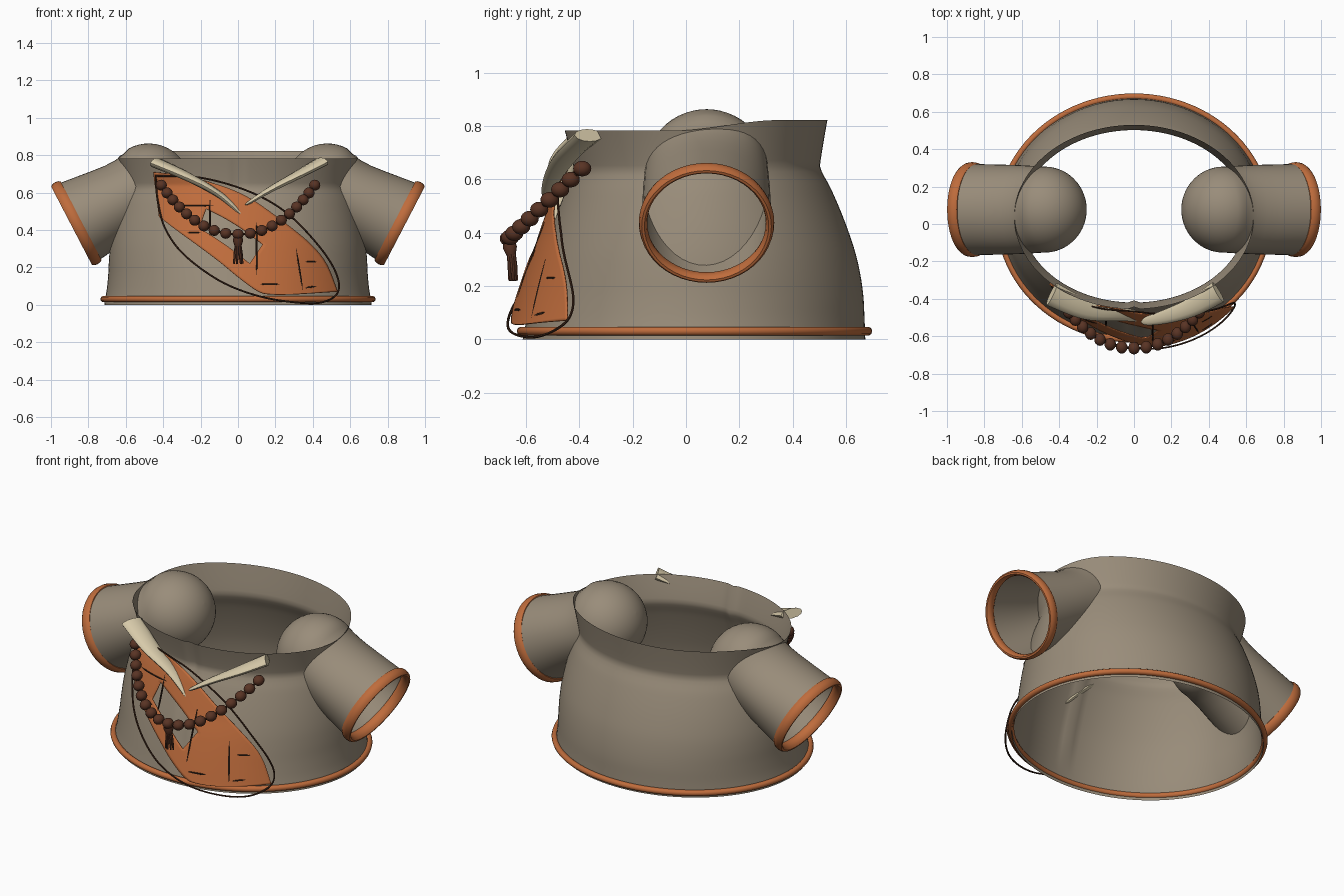
import bpy, bmesh, math
from mathutils import Vector

if "Cube" in bpy.data.objects:
    bpy.data.objects.remove(bpy.data.objects["Cube"])


def material(name, rgb):
    m = bpy.data.materials.new(name)
    m.diffuse_color = (*rgb, 1)
    m.use_nodes = True
    m.node_tree.nodes["Principled BSDF"].inputs["Base Color"].default_value = m.diffuse_color
    return m


CLOTH = material("taupe_cloth", (0.32, 0.265, 0.195))
ORANGE = material("orange_leather", (0.52, 0.15, 0.045))
BROWN = material("bead_brown", (0.10, 0.034, 0.018))
CREAM = material("tusk_cream", (0.68, 0.59, 0.40))
CORD = material("brown_cord", (0.05, 0.02, 0.010))
DARK = material("dark_thread", (0.03, 0.014, 0.008))


def finish(name, bm, mat, angle=50):
    me = bpy.data.meshes.new(name)
    bm.to_mesh(me)
    bm.free()
    me.materials.append(mat)
    ob = bpy.data.objects.new(name, me)
    bpy.context.collection.objects.link(ob)
    bpy.ops.object.select_all(action='DESELECT')
    ob.select_set(True)
    bpy.context.view_layer.objects.active = ob
    bpy.ops.object.shade_smooth_by_angle(angle=math.radians(angle))
    return ob


def loft(bm, rings, wrap=True, closed=False, caps=False):
    """Skin a list of point rings; wrap closes each ring, closed joins the ends."""
    vs = [[bm.verts.new(p) for p in r] for r in rings]
    n, m = len(vs), len(vs[0])
    for i in range(n if closed else n - 1):
        for j in range(m if wrap else m - 1):
            a, b = vs[i], vs[(i + 1) % n]
            bm.faces.new((a[j], a[(j + 1) % m], b[(j + 1) % m], b[j]))
    if caps:
        bm.faces.new(vs[0][::-1])
        bm.faces.new(vs[-1])
    return vs


def tube(bm, path, radii, sides=8, closed=False, up=Vector((0, 0, 1)), flat=1.0):
    """Sweep an ellipse along a path; flat scales the section along up."""
    path = [Vector(p) for p in path]
    n = len(path)
    rings = []
    for i, p in enumerate(path):
        if closed:
            t = path[(i + 1) % n] - path[i - 1]
        else:
            t = path[min(i + 1, n - 1)] - path[max(i - 1, 0)]
        t.normalize()
        a = up.cross(t).normalized()
        b = t.cross(a)
        r = radii[i] if isinstance(radii, list) else radii
        rings.append([p + r * (math.cos(k * math.tau / sides) * a
                               + flat * math.sin(k * math.tau / sides) * b)
                      for k in range(sides)])
    loft(bm, rings, closed=closed, caps=not closed)


def sample(pts, t):
    """Smooth curve through points, t in 0..1."""
    n = len(pts) - 1
    f = min(max(t, 0), 1) * n
    i = min(int(f), n - 1)
    u = f - i
    p = [Vector(pts[min(max(i + k, 0), n)]) for k in (-1, 0, 1, 2)]
    return 0.5 * (2 * p[1] + (p[2] - p[0]) * u
                  + (2 * p[0] - 5 * p[1] + 4 * p[2] - p[3]) * u * u
                  + (3 * p[1] - p[0] - 3 * p[2] + p[3]) * u ** 3)


# Torso profile at even heights from 0 to the neck: half width, front y, back y
NECK = .64
PROFILE = [(.715, -.612, .672), (.702, -.596, .669), (.694, -.578, .665), (.69, -.558, .654),
           (.683, -.536, .636), (.67, -.51, .61), (.652, -.482, .579), (.63, -.452, .543),
           (.603, -.42, .502)]
COLLAR = Vector((.64, -.455, .53))


def section(z):
    if z <= NECK:
        return sample(PROFILE, z / NECK)
    return Vector(PROFILE[-1]).lerp(COLLAR, min(1, (z - NECK) / (.8 - NECK)) ** 1.15)


def front(x, z, off):
    """Point lying off the torso front at x, z."""
    hx, yf, yb = section(z)
    c, r = (yf + yb) / 2, (yb - yf) / 2
    return Vector((x, c - r * math.sqrt(max(0, 1 - (x / hx) ** 2)) - off, z))


# Torso shell with flared collar and a front seam crease
bm = bmesh.new()
rings = []
for k in range(41):
    z = .8 * k / 40
    hx, yf, yb = section(z)
    ring = []
    for j in range(120):
        a = j * math.tau / 120
        x, y = hx * math.cos(a), (yf + yb) / 2 + (yb - yf) / 2 * math.sin(a)
        if y < 0:
            y += .012 * math.exp(-(x / .015) ** 2) * min(1, max(0, z - .05) / .2)
        lift = min(max((y + .05) / .4, 0), 1)
        top = .782 + .04 * lift * lift * (3 - 2 * lift)
        ring.append((x, y, z * (1 + (top / .8 - 1) * (z / .8) ** 3)))
    rings.append(ring)
loft(bm, rings)
finish("torso", bm, CLOTH)

# Bottom hem trim
hx, yf, yb = section(.03)
hem = [((hx + .008) * math.cos(a), (yf + yb) / 2 + ((yb - yf) / 2 + .01) * math.sin(a), .031)
       for a in (j * math.tau / 96 for j in range(96))]
bm = bmesh.new()
tube(bm, hem, .017, 10, closed=True)
finish("hem_trim", bm, ORANGE)

# Sleeves with rounded shoulder caps, slightly pinched at the collar, and cuffs
for s, side in ((-1, "left"), (1, "right")):
    start = Vector((s * .478, .077, .638))
    end = Vector((s * .868, .077, .435))
    axis = (end - start).normalized()
    length = (end - start).length
    v = Vector((0, 1, 0))
    w = axis.cross(v)

    def circle(d, ry, rw, n=48):
        return [start + axis * d + ry * math.cos(k * math.tau / n) * v
                + rw * math.sin(k * math.tau / n) * w for k in range(n)]
    prof = [(-.225 * math.cos(t), .23 * math.sin(t), .225 * math.sin(t))
            for t in (math.pi / 2 * (i + .05) / 12 for i in range(12))]
    prof += [(0, .23, .225), (.03, .231, .216), (.06, .233, .207), (.1, .235, .202),
             (.16, .238, .202), (.24, .24, .21), (.34, .242, .222), (length, .244, .234)]
    bm = bmesh.new()
    vs = loft(bm, [circle(*p) for p in prof])
    bm.faces.new(vs[0])
    bmesh.ops.recalc_face_normals(bm, faces=bm.faces)
    finish(side + "_sleeve", bm, CLOTH)
    bm = bmesh.new()
    tube(bm, circle(length - .004, .238, .231), .016, 10, closed=True, up=axis, flat=1.9)
    finish(side + "_cuff", bm, ORANGE)

# Leather sash across the front, with an opening in the middle
UPPER = [(-.45, .71), (-.28, .69), (-.1, .64), (.06, .57), (.22, .46), (.38, .33), (.47, .22), (.53, .07)]
LOWER = [(-.42, .47), (-.33, .40), (-.22, .32), (-.1, .23), (.01, .14), (.11, .07), (.18, .055), (.30, .055)]


def sash_gap(z):
    return .034 + .032 * max(0, 1 - z / .4)


bm = bmesh.new()
rows = []
for i in range(57):
    hi, lo = sample(UPPER, i / 56), sample(LOWER, i / 56)
    row = [lo.lerp(hi, j / 28) for j in range(29)]
    rows.append([front(p.x, p.y, sash_gap(p.y)) for p in row])
loft(bm, rows, wrap=False)
bm.verts.index_update()
hole = [f for f in bm.faces if all(15 <= q.index // 29 <= 32 and 7 <= q.index % 29 <= 16
                                   for q in f.verts)]
bmesh.ops.delete(bm, geom=hole, context='FACES')
ob = finish("sash", bm, ORANGE)
mod = ob.modifiers.new("thickness", 'SOLIDIFY')
mod.thickness = .006

# Cord loop hanging around the sash
LOOP = [(-.44, .69), (-.43, .56), (-.39, .41), (-.29, .27), (-.1, .13), (.1, .05), (.3, .014),
        (.45, .014), (.535, .07), (.52, .18), (.42, .33), (.25, .5), (.05, .61), (-.2, .68), (-.44, .69)]
bm = bmesh.new()
pts = [sample(LOOP, i / 112) for i in range(112)]
tube(bm, [front(p.x, p.y, .045 + .03 * max(0, 1 - p.y / .4)) for p in pts], .005, 6,
     closed=True, up=Vector((0, 1, .02)))
finish("cord_loop", bm, CORD)

# Stitches on the sash: x, z start and end
bm = bmesh.new()
for x0, z0, x1, z1 in ((-.36, .53, -.13, .53), (-.15, .37, -.15, .56), (.10, .16, .10, .44),
                       (.31, .30, .345, .08), (.36, .23, .42, .23), (.12, .11, .22, .11),
                       (.36, .09, .42, .10), (-.27, .385, -.20, .385)):
    zs = [(x0 + (x1 - x0) * t, z0 + (z1 - z0) * t) for t in (0, .25, .5, .75, 1)]
    tube(bm, [front(x, z, sash_gap(z) + .004) for x, z in zs],
         [.003, .0055, .0055, .0055, .003], 6, up=Vector((0, 1, 0.01)))
finish("stitches", bm, DARK)


def strand(t):
    u = abs(t) ** 2.2
    return Vector((.41 * t, -.664 + .275 * u, .378 + .262 * u))


# Bead necklace, spaced evenly along its curve
fine = [strand(-1 + i / 200) for i in range(401)]
lens = [0]
for a, b in zip(fine, fine[1:]):
    lens.append(lens[-1] + (b - a).length)
bm = bmesh.new()
COUNT = 19
for k in range(COUNT):
    i = min(range(401), key=lambda q: abs(lens[q] - lens[-1] * k / (COUNT - 1)))
    made = bmesh.ops.create_uvsphere(bm, u_segments=14, v_segments=10, radius=.034)
    bmesh.ops.scale(bm, vec=(.9, 1, .86), verts=made['verts'])
    bmesh.ops.translate(bm, vec=fine[i], verts=made['verts'])
finish("necklace_beads", bm, BROWN)
bm = bmesh.new()
tube(bm, fine[::8], .006, 6)
finish("necklace_string", bm, CORD)

# Tassel with knot below the middle bead
bm = bmesh.new()
tube(bm, [(0, -.664, .37), (0, -.66, .345), (0, -.655, .315)], [.022, .028, .018], 10, up=Vector((0, 1, 0)))
for k in range(7):
    a = k * math.tau / 7
    dx, dy = math.cos(a), math.sin(a)
    tube(bm, [(.01 * dx, -.655 + .01 * dy, .325), (.018 * dx, -.65 + .012 * dy, .27),
              (.024 * dx, -.648 + .014 * dy, .22)], [.008, .008, .005], 6, up=Vector((0, 1, 0)))
finish("tassel", bm, BROWN)

# Pair of flattened tusks at the collar; the left one dips behind the sash
for name, path, base in (
        ("left_tusk", [(-.44, -.375, .76), (-.26, -.455, .68), (-.08, -.478, .575), (.07, -.50, .43)], .06),
        ("right_tusk", [(.45, -.365, .765), (.31, -.445, .69), (.17, -.495, .615), (.04, -.525, .535)], .055)):
    bm = bmesh.new()
    tube(bm, [sample(path, i / 20) for i in range(21)],
         [.006 + base * (1 - i / 20) ** .5 for i in range(21)], 12, flat=.42)
    finish(name, bm, CREAM)
